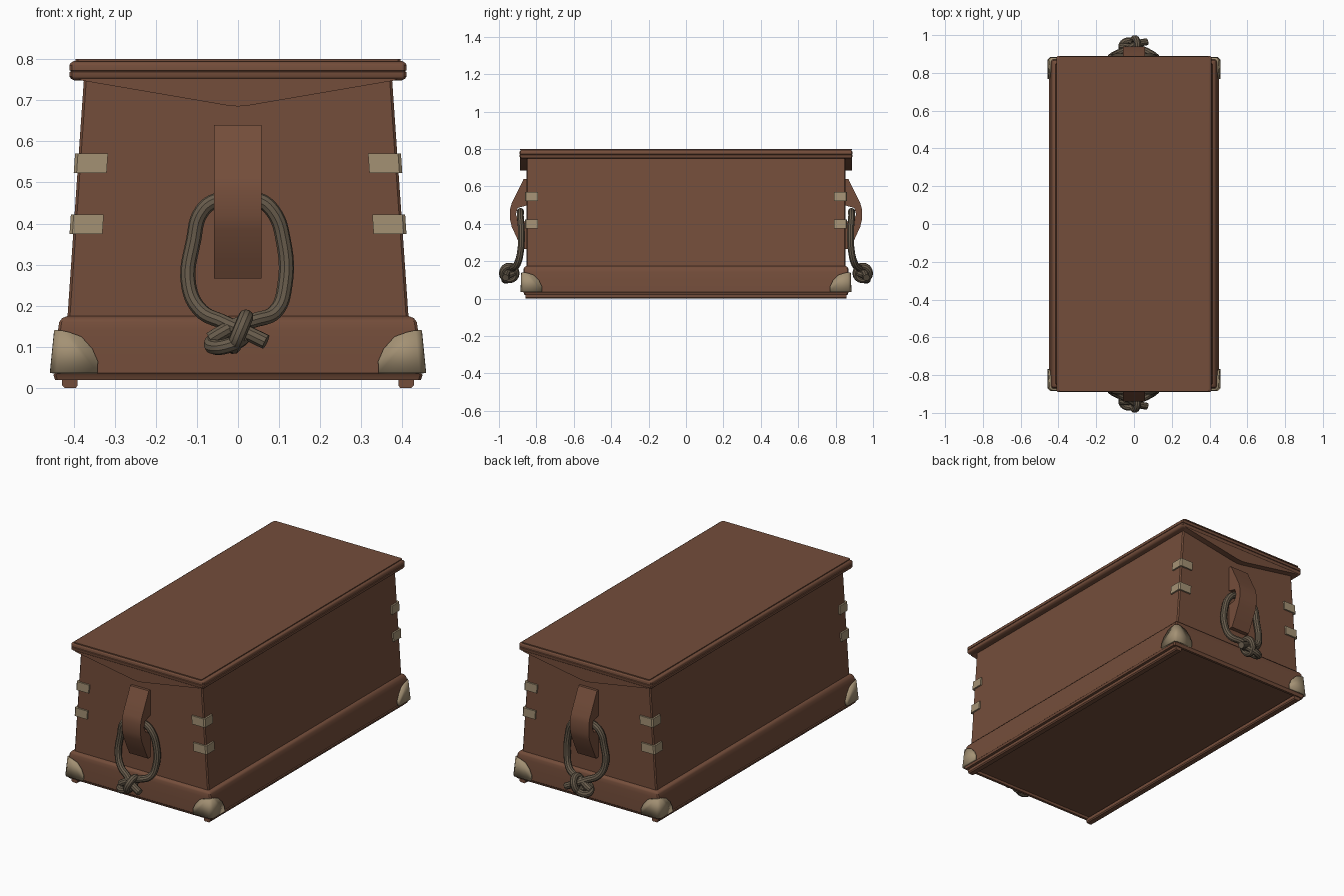
import bpy, bmesh, math

if "Cube" in bpy.data.objects:
    bpy.data.objects.remove(bpy.data.objects["Cube"])


def material(name, rgb):
    m = bpy.data.materials.new(name)
    m.diffuse_color = (*rgb, 1)
    m.use_nodes = True
    m.node_tree.nodes["Principled BSDF"].inputs["Base Color"].default_value = m.diffuse_color
    return m


BROWN = material("brown wood", (0.175, 0.075, 0.043))
TAN = material("tan metal", (0.37, 0.285, 0.175))
ROPE = material("dull rope", (0.135, 0.104, 0.07))


def finish(ob, mat, mirror=""):
    """Material, smoothing and mirroring about the world axes."""
    ob.data.materials.clear()
    ob.data.materials.append(mat)
    bpy.ops.object.select_all(action='DESELECT')
    ob.select_set(True)
    bpy.context.view_layer.objects.active = ob
    bpy.ops.object.shade_smooth_by_angle(angle=math.radians(35))
    if mirror:
        mod = ob.modifiers.new("mirror", 'MIRROR')
        mod.use_axis = ("x" in mirror, "y" in mirror, False)
        mod.use_mirror_merge = False
    return ob


def make(name, bm, mat, mirror=""):
    bmesh.ops.recalc_face_normals(bm, faces=bm.faces[:])
    me = bpy.data.meshes.new(name)
    bm.to_mesh(me)
    bm.free()
    ob = bpy.data.objects.new(name, me)
    bpy.context.collection.objects.link(ob)
    return finish(ob, mat, mirror)


def loft(name, rings, mat, mirror=""):
    """Closed skin through rings of equal point count."""
    bm = bmesh.new()
    vs = [[bm.verts.new(p) for p in r] for r in rings]
    n = len(vs[0])
    for a, b in zip(vs, vs[1:]):
        for i in range(n):
            bm.faces.new((a[i], a[(i + 1) % n], b[(i + 1) % n], b[i]))
    bm.faces.new(vs[0])
    bm.faces.new(vs[-1])
    return make(name, bm, mat, mirror)


def rect(z, hx, hy, c=0.006):
    """Rectangle with small chamfered corners."""
    q = [(hx, hy - c), (hx - c, hy), (-hx + c, hy), (-hx, hy - c),
         (-hx, -hy + c), (-hx + c, -hy), (hx - c, -hy), (hx, -hy + c)]
    return [(x, y, z) for x, y in q]


def body_x(z):
    return 0.415 - (z - 0.17) * 0.069


def rope(name, pts, closed=False):
    cu = bpy.data.curves.new(name, 'CURVE')
    cu.dimensions = '3D'
    cu.bevel_depth = 0.0185
    cu.bevel_resolution = 3
    cu.resolution_u = 6
    cu.use_fill_caps = True
    sp = cu.splines.new('BEZIER')
    sp.bezier_points.add(len(pts) - 1)
    for b, (x, d, z) in zip(sp.bezier_points, pts):
        b.co = (x, -d, z)
        b.handle_left_type = b.handle_right_type = 'AUTO'
    sp.use_cyclic_u = closed
    ob = bpy.data.objects.new(name, cu)
    bpy.context.collection.objects.link(ob)
    bpy.ops.object.select_all(action='DESELECT')
    ob.select_set(True)
    bpy.context.view_layer.objects.active = ob
    bpy.ops.object.convert(target='MESH')
    finish(bpy.context.view_layer.objects.active, ROPE, "y")


# Tapered chest body
loft("chest_body", [rect(0.16, body_x(0.16), 0.853), rect(0.76, body_x(0.76), 0.853)], BROWN)

# Base plinth with rounded top edge and recessed underside
loft("base", [rect(z, x, y) for z, x, y in [
    (0.032, 0.425, 0.845), (0.02, 0.43, 0.85), (0.02, 0.445, 0.864), (0.032, 0.449, 0.868),
    (0.036, 0.445, 0.872), (0.09, 0.443, 0.872), (0.14, 0.438, 0.87), (0.16, 0.435, 0.868),
    (0.17, 0.428, 0.862), (0.175, 0.415, 0.853)]], BROWN)

# Runners under the long sides
loft("runner", [[(x, y, z) for x, z in
     [(0.39, 0.025), (0.39, 0.006), (0.395, 0), (0.422, 0), (0.428, 0.006), (0.428, 0.025)]]
     for y in (-0.858, 0.858)], BROWN, "x")

# Lid with a seam groove and a thin top panel
loft("lid", [rect(z, x, x + 0.48) for z, x in [
    (0.748, 0.398), (0.752, 0.406), (0.758, 0.41), (0.769, 0.41), (0.771, 0.406), (0.773, 0.41),
    (0.785, 0.41), (0.791, 0.407), (0.795, 0.40), (0.7951, 0.394)]], BROWN)
loft("lid_panel", [rect(0.794, 0.395, 0.887), rect(0.80, 0.395, 0.887)], BROWN)

# Pointed valance under the lid at each end
loft("lid_valance", [[(x, y, z) for x, z in
     [(-0.395, 0.757), (-0.38, 0.748), (-0.03, 0.688), (0, 0.685), (0.03, 0.688),
      (0.38, 0.748), (0.395, 0.757)]] for y in (-0.887, -0.845)], BROWN, "y")

# Corner straps wrapping the body edges
for name, z0, z1 in (("lower_strap", 0.375, 0.422), ("upper_strap", 0.523, 0.57)):
    rings = []
    for z in (z0, z1):
        X = body_x(z) + 0.009
        rings.append([(x, y, z) for x, y in
                      [(X, -0.855), (X, -0.79), (X - 0.015, -0.79), (X - 0.015, -0.845),
                       (X - 0.08, -0.845), (X - 0.08, -0.862), (X - 0.007, -0.862)]])
    loft(name, rings, TAN, "xy")

# Rounded corner guards on the base
prof = [(0.11, 0.036), (0.108, 0.065), (0.092, 0.095), (0.062, 0.125), (0.03, 0.136)]
cx = lambda z: 0.452 - (z - 0.035) * 0.1
cy = lambda z: 0.879 - (z - 0.035) * 0.04
bm = bmesh.new()
c = 0.012
edge = [[bm.verts.new((cx(z) - a, -cy(z) + b, z)) for z in (0.036, 0.14)] for a, b in ((c, 0), (0, c))]
front = [bm.verts.new((cx(z) - t, -cy(z), z)) for t, z in prof]
side = [bm.verts.new((cx(z), -cy(z) + t, z)) for t, z in prof]
bm.faces.new([edge[0][0]] + front + [edge[0][1]])
bm.faces.new([edge[1][0]] + side + [edge[1][1]])
bm.faces.new((edge[0][0], edge[1][0], edge[1][1], edge[0][1]))
guard = make("corner_guard", bm, TAN, "xy")
sol = guard.modifiers.new("thickness", 'SOLIDIFY')
sol.thickness = 0.012
sol.offset = 0
bpy.context.view_layer.objects.active = guard
guard.modifiers.move(len(guard.modifiers) - 1, 0)

# Handle bracket: arched block with a slot for the rope
loft("handle_bracket", [[(x, -d, z) for d, z in
     [(0.845, 0.64), (0.868, 0.64), (0.90, 0.575), (0.932, 0.51), (0.94, 0.48), (0.94, 0.42),
      (0.932, 0.385), (0.90, 0.315), (0.876, 0.266), (0.845, 0.266), (0.845, 0.41),
      (0.895, 0.42), (0.91, 0.45), (0.90, 0.485), (0.845, 0.50)]]
     for x in (-0.058, 0.057)], BROWN, "y")

# Rope handle: loop with both ends crossing in the knot
rope("rope_handle", [(0.068, 0.965, 0.112), (0.02, 0.955, 0.135), (-0.035, 0.925, 0.16),
     (-0.09, 0.902, 0.188), (-0.12, 0.885, 0.25), (-0.108, 0.88, 0.36), (-0.088, 0.885, 0.43),
     (-0.05, 0.885, 0.457), (0.05, 0.885, 0.457), (0.085, 0.885, 0.43), (0.11, 0.88, 0.36),
     (0.114, 0.885, 0.25), (0.09, 0.902, 0.185), (0.04, 0.925, 0.165), (0, 0.93, 0.155),
     (-0.04, 0.94, 0.135), (-0.068, 0.94, 0.118)])

# Knot turns
turns = [i * math.pi / 4 for i in range(8)]
rope("knot_wrap", [(0.004 + 0.015 * math.sin(a), 0.945 + 0.036 * math.cos(a), 0.137 + 0.036 * math.sin(a))
     for a in turns], True)
rope("knot_turn", [(-0.025 + 0.04 * math.cos(a), 0.94 + 0.03 * math.sin(a),
     0.118 + 0.012 * math.cos(a) - 0.015 * math.sin(a)) for a in turns], True)
